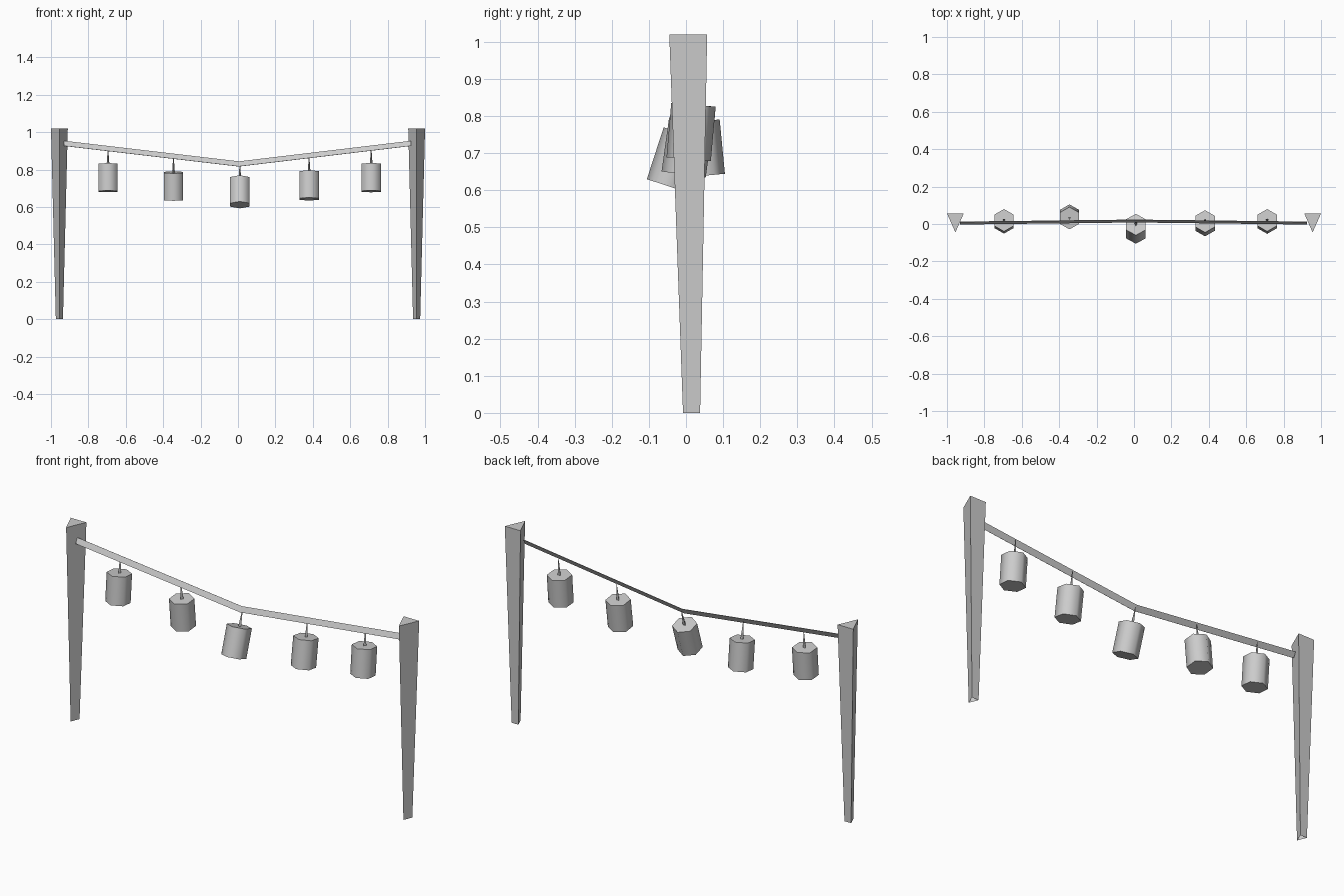
import bpy, bmesh, math
from mathutils import Vector, Matrix

if "Cube" in bpy.data.objects:
    bpy.data.objects.remove(bpy.data.objects["Cube"], do_unlink=True)

grey = bpy.data.materials.new("plain_grey")
grey.use_nodes = True
COLOUR = (0.6, 0.6, 0.6, 1.0)
grey.diffuse_color = COLOUR
grey.node_tree.nodes["Principled BSDF"].inputs["Base Color"].default_value = COLOUR


def finish(name, bm):
    bmesh.ops.recalc_face_normals(bm, faces=bm.faces)
    mesh = bpy.data.meshes.new(name)
    bm.to_mesh(mesh)
    bm.free()
    mesh.materials.append(grey)
    obj = bpy.data.objects.new(name, mesh)
    bpy.context.collection.objects.link(obj)
    return obj


def loft(name, low, high, cap_low=True):
    """Join two matching rings of points into a closed prism."""
    bm = bmesh.new()
    a = [bm.verts.new(p) for p in low]
    b = [bm.verts.new(p) for p in high]
    n = len(a)
    for i in range(n):
        j = (i + 1) % n
        bm.faces.new((a[i], a[j], b[j], b[i]))
    bm.faces.new(b)
    if cap_low:
        bm.faces.new(a[::-1])
    return finish(name, bm)


def smooth(obj, angle):
    bpy.ops.object.select_all(action='DESELECT')
    obj.select_set(True)
    bpy.context.view_layer.objects.active = obj
    bpy.ops.object.shade_smooth_by_angle(angle=math.radians(angle))


def ring(sides, radius, z, matrix):
    """Regular ring with a corner on the local y axis."""
    return [matrix @ Vector((radius * math.sin(math.tau * i / sides),
                             -radius * math.cos(math.tau * i / sides), z))
            for i in range(sides)]


# Tapered triangular posts, wide at the top, point towards the front
def triangle(x, half_width, front, back, z):
    return [(x, front, z), (x + half_width, back, z), (x - half_width, back, z)]


for side, x in (("right", -0.955), ("left", 0.955)):
    loft(side + "_post",
         triangle(x, 0.019, -0.008, 0.038, 0.0),
         triangle(x, 0.045, -0.045, 0.057, 1.02), cap_low=False)

# Flat strap sagging between the posts, leaning back at its top edge
bm = bmesh.new()
rows = []
for x, y, z in ((-0.93, 0.005, 0.94), (0.005, 0.016, 0.83), (0.925, 0.005, 0.94)):
    rows.append((bm.verts.new((x, y - 0.007, z - 0.0135)),
                 bm.verts.new((x, y + 0.007, z + 0.0135))))
for p, q in zip(rows, rows[1:]):
    bm.faces.new((p[0], q[0], q[1], p[1]))
strap = finish("hanging_strap", bm)
solid = strap.modifiers.new("thickness", 'SOLIDIFY')
solid.thickness = 0.002
solid.offset = 0.0

# Six-sided lanterns swinging on thin spikes:
# x, y and z of the lid centre, swing in degrees, strap height
lanterns = (
    (-0.695, 0.020, 0.830, -4.5, 0.912),
    (-0.345, 0.031, 0.785, 5.5, 0.871),
    (0.010, -0.003, 0.751, -18.0, 0.830),
    (0.380, 0.014, 0.788, -8.0, 0.874),
    (0.712, 0.020, 0.830, -5.0, 0.914),
)
for i, (x, y, z, swing, strap_z) in enumerate(lanterns, 1):
    pose = Matrix.Translation((x, y, z)) @ Matrix.Rotation(math.radians(swing), 4, 'X')
    body = loft(f"lantern_{i}", ring(6, 0.06, -0.147, pose), ring(6, 0.06, 0.0, pose))
    smooth(body, 65)
    length = (strap_z - z) / math.cos(math.radians(swing))
    loft(f"lantern_hook_{i}", ring(3, 0.009, -0.005, pose), ring(3, 0.0015, length, pose))
